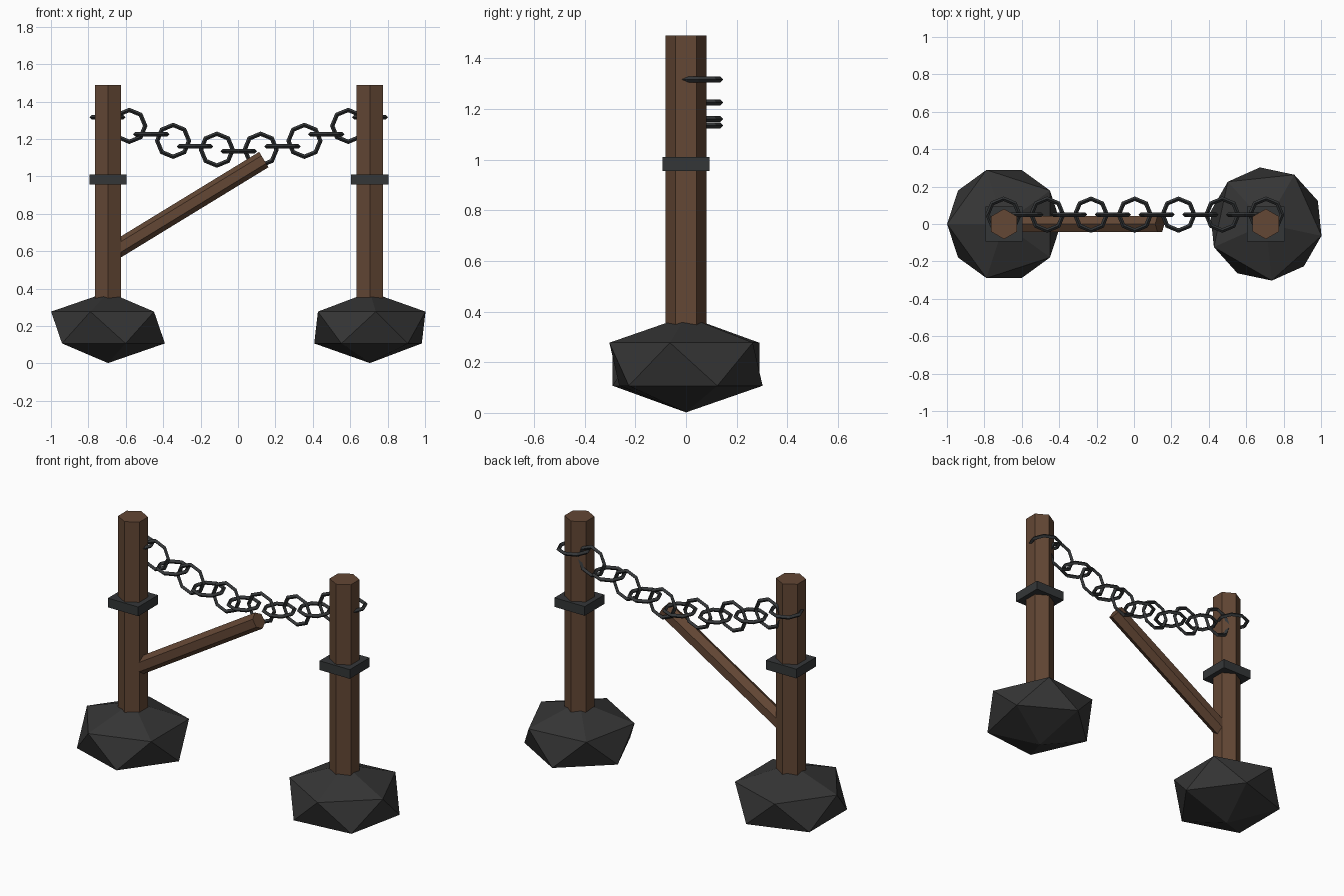
import bpy
from math import radians, sqrt, atan2, hypot

cube = bpy.data.objects.get("Cube")
if cube:
    bpy.data.objects.remove(cube, do_unlink=True)


def material(name, rgb):
    m = bpy.data.materials.new(name)
    m.use_nodes = True
    m.diffuse_color = (*rgb, 1)
    bsdf = next(n for n in m.node_tree.nodes if n.type == 'BSDF_PRINCIPLED')
    bsdf.inputs["Base Color"].default_value = (*rgb, 1)
    return m


WOOD = material("brown wood", (0.125, 0.063, 0.035))
ROCK = material("charcoal rock", (0.036, 0.036, 0.036))
IRON = material("dark iron", (0.034, 0.037, 0.039))


def finish(name, mat):
    ob = bpy.context.object
    ob.name = ob.data.name = name
    ob.data.materials.append(mat)
    return ob


def hex_bar(name, radius, length, loc, rot=(0, 0, 0)):
    bpy.ops.mesh.primitive_cylinder_add(vertices=6, radius=radius, depth=length,
                                        location=loc, rotation=rot)
    return finish(name, WOOD)


def chain_link(name, x, z, upright):
    bpy.ops.mesh.primitive_torus_add(major_segments=8, minor_segments=4,
                                     major_radius=0.085, minor_radius=0.012,
                                     location=(x, 0.05, z),
                                     rotation=(radians(90) if upright else 0, 0, 0))
    return finish(name, IRON)


# Two posts, each set in a faceted boulder with a square iron collar
POST_X = 0.70
for side, x, turn in (("right", -POST_X + 0.005, 180), ("left", POST_X + 0.005, 60)):
    bpy.ops.mesh.primitive_ico_sphere_add(subdivisions=1, radius=1, location=(x, 0, 0.192),
                                          rotation=(0, 0, radians(turn)))
    finish(side + "_boulder", ROCK).scale = (0.34, 0.34, 0.19)

    hex_bar(side + "_post", 0.081, 1.29, (x, 0, 0.845))

    bpy.ops.mesh.primitive_cube_add(size=1, location=(x, 0, 0.983))
    finish(side + "_collar", IRON).scale = (0.2, 0.187, 0.055)

# Slanted brace leaning out of the right post
x0, z0, x1, z1 = -0.68, 0.59, 0.138, 1.09
brace = hex_bar("brace", 0.048, hypot(x1 - x0, z1 - z0), ((x0 + x1) / 2, 0, (z0 + z1) / 2))
# The bar's ridges face up and down
for v in brace.data.vertices:
    v.co.x, v.co.y = v.co.y, -v.co.x
brace.rotation_euler.y = atan2(x1 - x0, z1 - z0)

# Sagging chain: flat and upright links alternate, the end links wrap the posts
STEP = 0.117
SAG = (1.135, 1.143, 1.16, 1.19, 1.225, 1.27, 1.316)
for i in range(-6, 7):
    chain_link(f"chain_link_{i + 7}", i * STEP + 0.004, SAG[abs(i)], i % 2 == 1)
